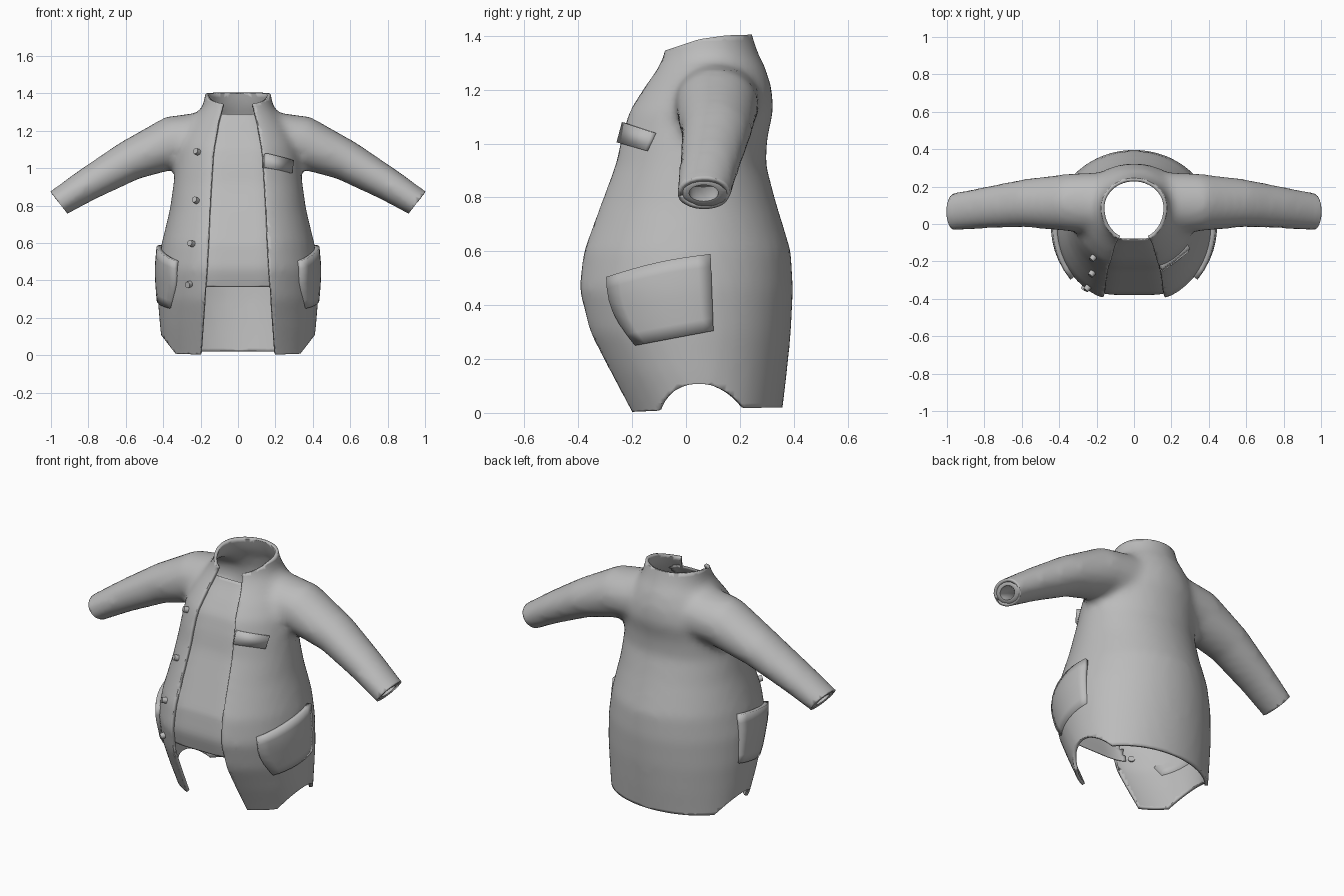
import bpy, bmesh, math
from mathutils import Vector
from mathutils.bvhtree import BVHTree

if "Cube" in bpy.data.objects:
    bpy.data.objects.remove(bpy.data.objects["Cube"])

cloth = bpy.data.materials.new("grey_cloth")
cloth.diffuse_color = (0.5, 0.5, 0.5, 1)
cloth.use_nodes = True
cloth.node_tree.nodes["Principled BSDF"].inputs["Base Color"].default_value = cloth.diffuse_color


def lerp(table, t):
    if t <= table[0][0]:
        return table[0][1]
    for (a, u), (b, v) in zip(table, table[1:]):
        if t <= b:
            return u + (v - u) * (t - a) / (b - a)
    return table[-1][1]


def make(name, bm, thickness=0, angle=40):
    me = bpy.data.meshes.new(name)
    bm.to_mesh(me)
    bm.free()
    ob = bpy.data.objects.new(name, me)
    bpy.context.collection.objects.link(ob)
    me.materials.append(cloth)
    if thickness:
        mod = ob.modifiers.new("thickness", 'SOLIDIFY')
        mod.thickness, mod.offset = thickness, -1
    bpy.ops.object.select_all(action='DESELECT')
    ob.select_set(True)
    bpy.context.view_layer.objects.active = ob
    bpy.ops.object.shade_smooth_by_angle(angle=math.radians(angle))
    return ob


def loft(bm, rings, caps=True):
    vs = [[bm.verts.new(p) for p in r] for r in rings]
    n = len(vs[0])
    for a, b in zip(vs, vs[1:]):
        for i in range(n):
            j = (i + 1) % n
            bm.faces.new((a[i], a[j], b[j], b[i]))
    if caps:
        bm.faces.new(vs[0][::-1])
        bm.faces.new(vs[-1])


# Body rings: height, half width, front y, back y, y of widest point
BODY = [(-.1, .39, -.165, .345, .07), (0, .40, -.215, .357, .07), (.15, .418, -.29, .375, .04),
        (.3, .43, -.365, .39, .02), (.46, .43, -.403, .398, 0), (.6, .408, -.385, .39, 0),
        (.78, .365, -.32, .335, .01), (.92, .345, -.268, .297, .02), (1.02, .335, -.245, .302, .04),
        (1.12, .32, -.215, .325, .06), (1.2, .28, -.165, .32, .07), (1.28, .225, -.11, .297, .085),
        (1.33, .19, -.088, .27, .09), (1.4, .175, -.072, .247, .09), (1.52, .17, -.06, .22, .09)]
# Sleeve rings: x, z, y, half height, half depth
SLEEVE = [(.12, 1.16, .11, .15, .17), (.34, 1.14, .115, .143, .155), (.58, 1.04, .112, .11, .13),
          (.80, .915, .087, .09, .112), (.96, .815, .066, .076, .102), (1.1, .72, .05, .072, .10)]


def body_ring(z, w, f, b, cy):
    c = min(.165, .4 * w)
    r = (cy - f) / math.sqrt(1 - (c / w) ** 2)
    pts = []
    for i in range(40):
        a = math.tau * i / 40
        s = math.sin(a)
        y = cy + s * (b - cy) if s > 0 else max(f, cy + s * r)
        pts.append((w * math.cos(a), y, z))
    return pts


def sleeve_ring(x, z, y, h, d, side, tilt):
    ux, uz = math.sin(tilt), math.cos(tilt)
    return [(side * (x + h * math.sin(a) * ux), y + d * math.cos(a), z + h * math.sin(a) * uz)
            for a in (math.tau * i / 24 for i in range(24))]


# Fused shape of body and sleeves
bm = bmesh.new()
loft(bm, [body_ring(*r) for r in BODY])
for side in (1, -1):
    tilts = (.1, .35, .5, .53, .58, .62)
    loft(bm, [sleeve_ring(*r, side, t) for r, t in zip(SLEEVE, tilts)])
bmesh.ops.recalc_face_normals(bm, faces=bm.faces)
form = make("body_form", bm)
m = form.modifiers.new("fuse", 'REMESH')
m.mode, m.voxel_size = 'VOXEL', .024
m = form.modifiers.new("relax", 'SMOOTH')
m.factor, m.iterations = .5, 6
fused = form.evaluated_get(bpy.context.evaluated_depsgraph_get()).to_mesh().copy()
bpy.data.objects.remove(form)


def slice_by(bm, co, no, shift=None, clear=True, keep=lambda f: True):
    """Cut by a plane after an optional bend, so that the cut can be curved."""
    if shift:
        for v in bm.verts:
            v.co += shift(v.co)
    fs = [f for f in bm.faces if keep(f)]
    geom = list({e for f in fs for e in f.edges} | {v for f in fs for v in f.verts}) + fs
    bmesh.ops.bisect_plane(bm, geom=geom, plane_co=co, plane_no=no, clear_outer=clear)
    if shift:
        back = [(v, v.co.copy()) for v in bm.verts]
        for v, c in back:
            v.co = c - shift(c)


def drop(bm, test):
    bmesh.ops.delete(bm, geom=[f for f in bm.faces if test(f.calc_center_median())], context='FACES')


EDGE = [(0, .2), (.46, .166), (.83, .148), (1.075, .134), (1.235, .107), (1.34, .082)]
COLLAR = [(-.08, 1.345), (.05, 1.388), (.15, 1.402), (.25, 1.405)]
HEM = [(-.22, .003), (.1, .017), (.36, .02)]


def edge(z):
    return lerp(EDGE, z)


# Coat shell: hem, neck, cuffs and front opening cut away
bm = bmesh.new()
bm.from_mesh(fused)
tree = BVHTree.FromBMesh(bm)
slice_by(bm, (0, 0, 0), (0, 0, -1), lambda c: Vector((0, 0, -lerp(HEM, c.y))))
slice_by(bm, (0, 0, 0), (0, 0, 1), lambda c: Vector((0, 0, -lerp(COLLAR, c.y))))
for s in (1, -1):
    slice_by(bm, (s * .957, 0, .815), (s * .79, 0, -.61))
panel = bm.copy()
for s in (1, -1):
    slice_by(bm, (0, 0, 0), (1, 0, 0), lambda c: Vector((s * edge(c.z), 0, 0)), clear=False,
             keep=lambda f: f.calc_center_median().y < .05)
drop(bm, lambda c: c.y < .05 and abs(c.x) < edge(c.z))
make("coat", bm, .018)

# Front lining panel behind the opening
drop(panel, lambda c: c.y > .02 or abs(c.x) > edge(c.z) + .05)
slice_by(panel, (0, 0, .36), (0, 0, -1))
slice_by(panel, (0, 0, 1.3), (0, 0, 1))
panel.normal_update()
for v, n in [(v, v.normal.copy()) for v in panel.verts]:
    v.co -= n * .021
make("front_panel", panel, .005)

# Cuff rims turned inward
for s, side in ((1, "right"), (-1, "left")):
    bm = bmesh.new()

    def rim(k, inset):
        out = []
        for i in range(24):
            a = math.tau * i / 24
            t = math.sin(a) * .066 * k
            out.append((s * (.957 - inset * .84 + t * .61), .066 + .094 * k * math.cos(a),
                        .815 + inset * .54 + t * .79))
        return out
    loft(bm, [rim(1, .002), rim(.58, .002), rim(.62, .15)], caps=False)
    bmesh.ops.recalc_face_normals(bm, faces=bm.faces)
    make(side + "_cuff_rim", bm, .004)

# Buttons down one side of the opening
for i, (x, z) in enumerate([(-.213, 1.085), (-.22, .825), (-.243, .595), (-.257, .38)]):
    p, n, _, _ = tree.ray_cast(Vector((x, -2, z)), Vector((0, 1, 0)))
    bm = bmesh.new()
    bmesh.ops.create_cone(bm, cap_ends=True, segments=14, radius1=.019, radius2=.016, depth=.05)
    rot = n.to_track_quat('Z', 'Y').to_matrix().to_4x4()
    rot.translation = p
    bm.transform(rot)
    make("button_%d" % (i + 1), bm)

# Chest pocket flap
bm = bmesh.new()
q = [Vector(c) for c in ((.155, -.238, 1.08), (.3, -.128, 1.043), (.29, -.152, .975), (.15, -.258, 1.005))]
bm.faces.new([bm.verts.new(c) for c in q][::-1])
bm.normal_update()
if next(iter(bm.faces)).normal.y > 0:
    bmesh.ops.reverse_faces(bm, faces=bm.faces)
make("chest_pocket", bm, .03)

# Side pockets wrapped over the hips, standing open at the top
for s, side in ((1, "right"), (-1, "left")):
    bm = bmesh.new()
    NU, NV = 8, 6
    grid = []
    for i in range(NU + 1):
        u = i / NU
        row = []
        for j in range(NV + 1):
            v = j / NV
            y = (1 - v) * (-.28 + .365 * u) + v * (-.185 + .285 * u) - .03 * math.sin(math.pi * v) * (1 - u)
            z = (1 - v) * (.505 + .085 * u + .012 * math.sin(math.pi * u)) + v * (.25 + .055 * u)
            p, n, _, _ = tree.ray_cast(Vector((s * .7, y, z)), Vector((-s, 0, 0)))
            row.append(bm.verts.new(p + Vector((n.x, n.y, 0)) * (.026 - .018 * v)))
        grid.append(row)
    for i in range(NU):
        for j in range(NV):
            f = (grid[i][j], grid[i][j + 1], grid[i + 1][j + 1], grid[i + 1][j])
            bm.faces.new(f if s > 0 else f[::-1])
    bm.normal_update()
    make(side + "_pocket", bm, .03)
